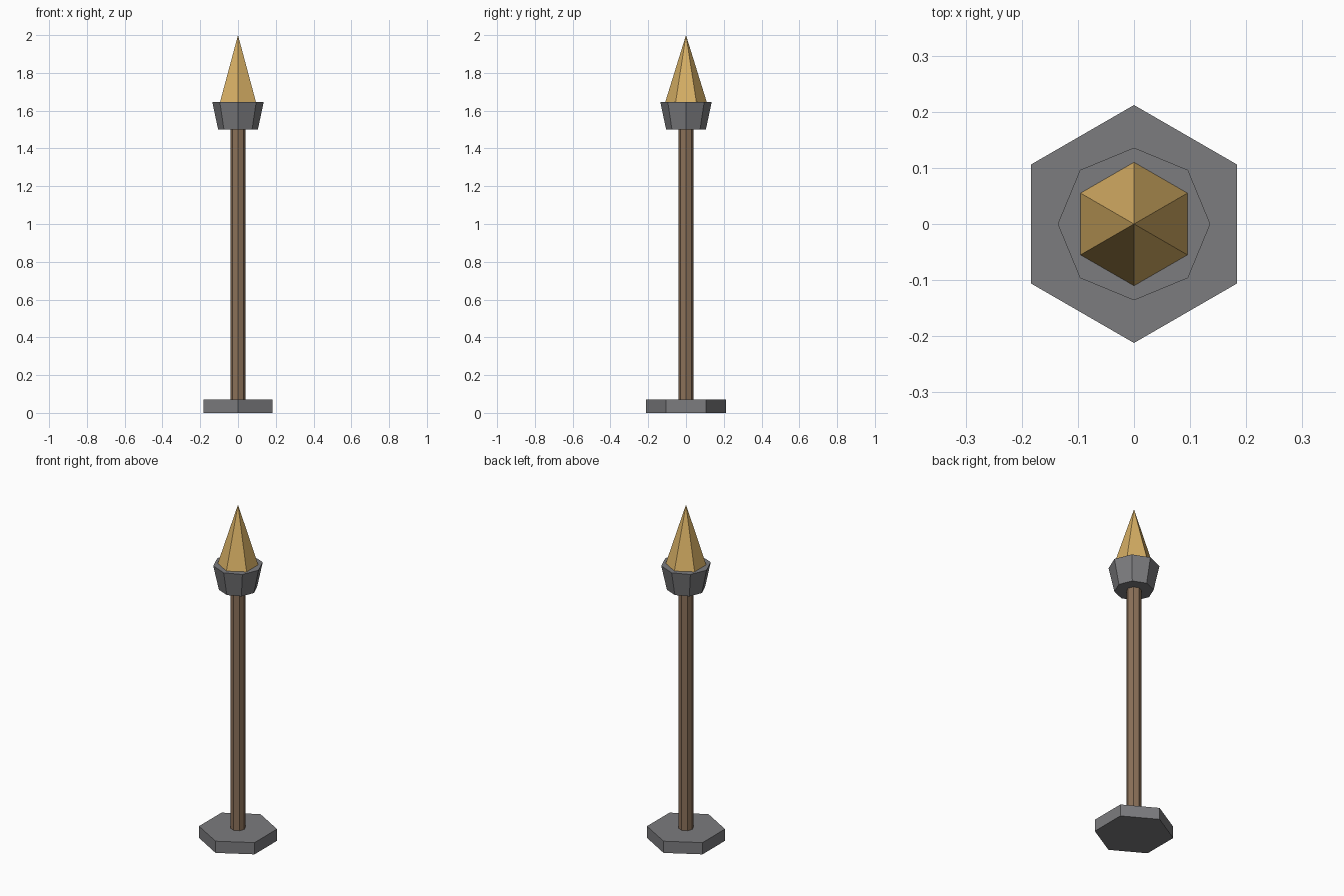
import bpy

cube = bpy.data.objects.get("Cube")
if cube:
    bpy.data.objects.remove(cube, do_unlink=True)


def material(name, colour):
    mat = bpy.data.materials.new(name)
    mat.use_nodes = True
    mat.diffuse_color = (*colour, 1)
    shader = next(n for n in mat.node_tree.nodes if n.type == "BSDF_PRINCIPLED")
    shader.inputs["Base Color"].default_value = (*colour, 1)
    return mat


def prism(name, sides, bottom_radius, top_radius, z0, z1, mat):
    """Flat-sided tapered solid with one corner on +y."""
    bpy.ops.mesh.primitive_cone_add(vertices=sides, radius1=bottom_radius, radius2=top_radius,
                                    depth=z1 - z0, location=(0, 0, (z0 + z1) / 2))
    obj = bpy.context.object
    obj.name = obj.data.name = name
    obj.data.materials.append(mat)
    return obj


stone = material("grey stone", (0.2, 0.2, 0.21))
wood = material("brown wood", (0.26, 0.165, 0.1))
gold = material("golden flame", (0.68, 0.43, 0.13))

# Foot, shaft, flared bowl and pointed flame
prism("base", 6, 0.212, 0.212, 0, 0.07, stone)
prism("pole", 8, 0.041, 0.041, 0.01, 1.52, wood)
prism("bowl", 8, 0.105, 0.136, 1.5, 1.645, stone)
prism("flame", 6, 0.11, 0, 1.645, 2, gold)
